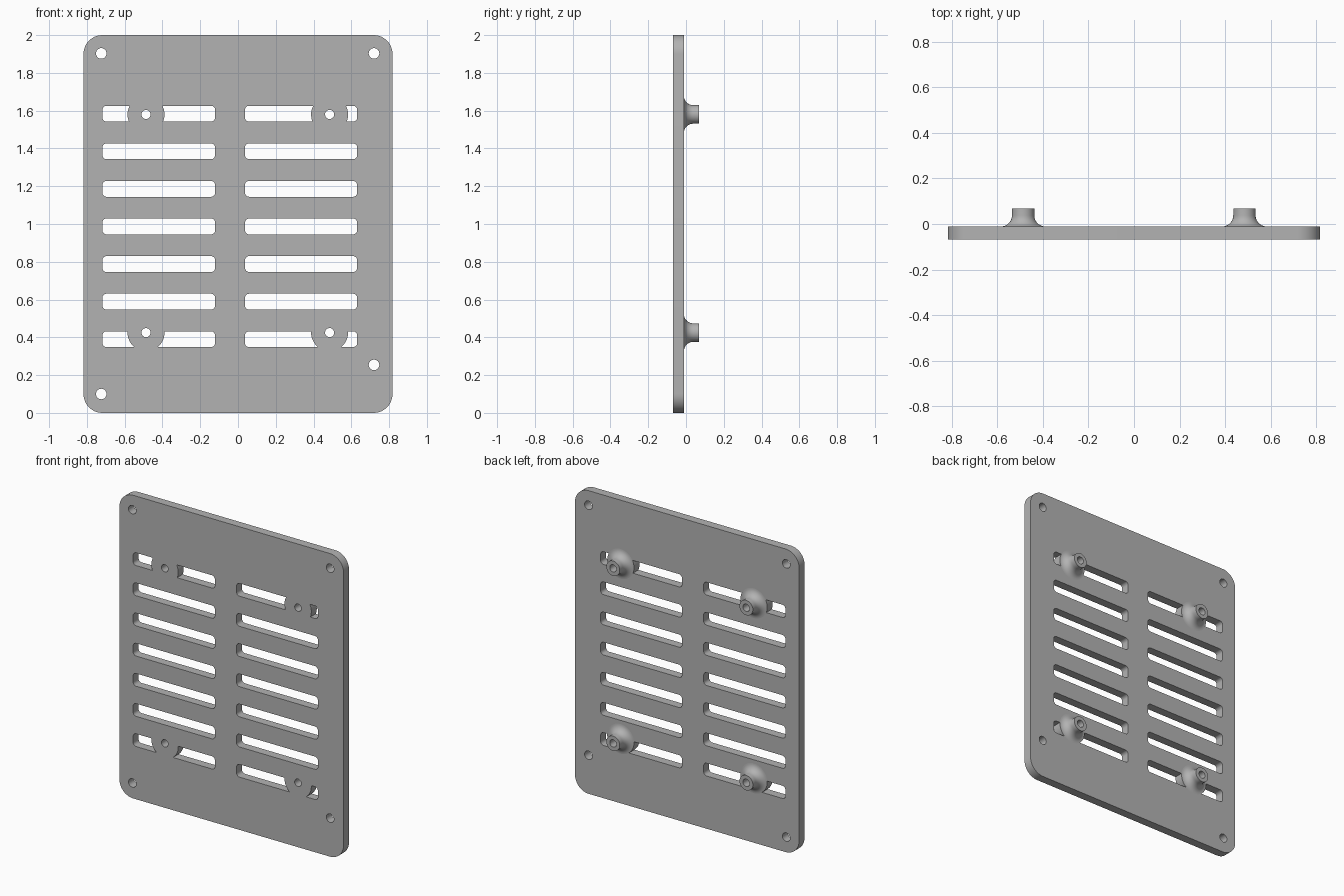
import bpy, bmesh, math

if "Cube" in bpy.data.objects:
    bpy.data.objects.remove(bpy.data.objects["Cube"])

FRONT, BACK, TIP = -0.068, -0.011, 0.068   # depth of plate faces and standoff tips
BOSS_R, NECK_R, BORE_R = 0.098, 0.049, 0.024
BOSSES = [(x, z) for x in (-0.487, 0.485) for z in (0.425, 1.58)]

grey = bpy.data.materials.new("grey")
grey.diffuse_color = (0.45, 0.45, 0.45, 1)
grey.use_nodes = True
grey.node_tree.nodes["Principled BSDF"].inputs["Base Color"].default_value = grey.diffuse_color


def rounded_rect(x0, x1, z0, z1, r, n):
    """Outline of a rectangle with rounded corners."""
    pts = []
    corners = [(x1 - r, z1 - r), (x0 + r, z1 - r), (x0 + r, z0 + r), (x1 - r, z0 + r)]
    for q, (cx, cz) in enumerate(corners):
        for i in range(n + 1):
            a = math.pi / 2 * (q + i / n)
            pts.append((cx + r * math.cos(a), cz + r * math.sin(a)))
    return pts


def circle(cx, cz, r, n=48):
    return [(cx + r * math.cos(2 * math.pi * i / n), cz + r * math.sin(2 * math.pi * i / n))
            for i in range(n)]


def prisms(name, outlines, y0, y1):
    """One object made of outlines extruded along y."""
    bm = bmesh.new()
    for pts in outlines:
        face = bm.faces.new([bm.verts.new((x, y0, z)) for x, z in pts])
        ext = bmesh.ops.extrude_face_region(bm, geom=[face])["geom"]
        bmesh.ops.translate(bm, vec=(0, y1 - y0, 0),
                            verts=[v for v in ext if isinstance(v, bmesh.types.BMVert)])
    bmesh.ops.recalc_face_normals(bm, faces=bm.faces)
    return finish(name, bm)


def finish(name, bm):
    mesh = bpy.data.meshes.new(name)
    bm.to_mesh(mesh)
    bm.free()
    mesh.materials.append(grey)
    ob = bpy.data.objects.new(name, mesh)
    bpy.context.collection.objects.link(ob)
    return ob


def activate(ob):
    bpy.ops.object.select_all(action='DESELECT')
    ob.select_set(True)
    bpy.context.view_layer.objects.active = ob


def cut(ob, cutter):
    mod = ob.modifiers.new("cut", 'BOOLEAN')
    mod.operation, mod.solver, mod.object = 'DIFFERENCE', 'EXACT', cutter
    activate(ob)
    bpy.ops.object.modifier_apply(modifier=mod.name)
    bpy.data.objects.remove(cutter)


def smooth(ob):
    activate(ob)
    bpy.ops.object.shade_smooth_by_angle(angle=math.radians(30))


# Plate with rounded corners
plate = prisms("plate", [rounded_rect(-0.818, 0.818, 0, 2, 0.1, 12)], FRONT, BACK)

# Vent slots in two columns, kept solid around the standoffs
slots = prisms("slot_cutter",
               [rounded_rect(x0, x1, z - 0.042, z + 0.042, 0.022, 6)
                for x0, x1 in ((-0.718, -0.121), (0.037, 0.631))
                for z in (0.39 + 0.199 * i for i in range(7))], -0.2, 0.2)
cut(slots, prisms("pad_cutter", [circle(x, z, BOSS_R) for x, z in BOSSES], -0.3, 0.3))
cut(plate, slots)

# Corner mounting holes and standoff bores
mounts = [(-0.724, 1.903), (0.72, 1.903), (-0.724, 0.1), (0.72, 0.254)]
cut(plate, prisms("hole_cutter",
                  [circle(x, z, 0.028, 32) for x, z in mounts]
                  + [circle(x, z, BORE_R, 48) for x, z in BOSSES], -0.2, 0.2))
smooth(plate)

# Standoffs: a flared foot, straight neck and bored tip, turned around y
fillet = BOSS_R - NECK_R
profile = [(BOSS_R - fillet * math.sin(a), BACK + fillet * (1 - math.cos(a)))
           for a in (math.pi / 2 * i / 10 for i in range(11))]
profile += [(NECK_R, TIP), (BORE_R, TIP), (BORE_R, BACK)]
for n, (cx, cz) in enumerate(BOSSES):
    bm = bmesh.new()
    rings = [[bm.verts.new((x, y, z)) for x, z in circle(cx, cz, r)] for r, y in profile]
    for a, b in zip(rings, rings[1:]):
        for i in range(len(a)):
            j = (i + 1) % len(a)
            bm.faces.new((a[j], a[i], b[i], b[j]))
    smooth(finish(f"standoff_{n + 1}", bm))
